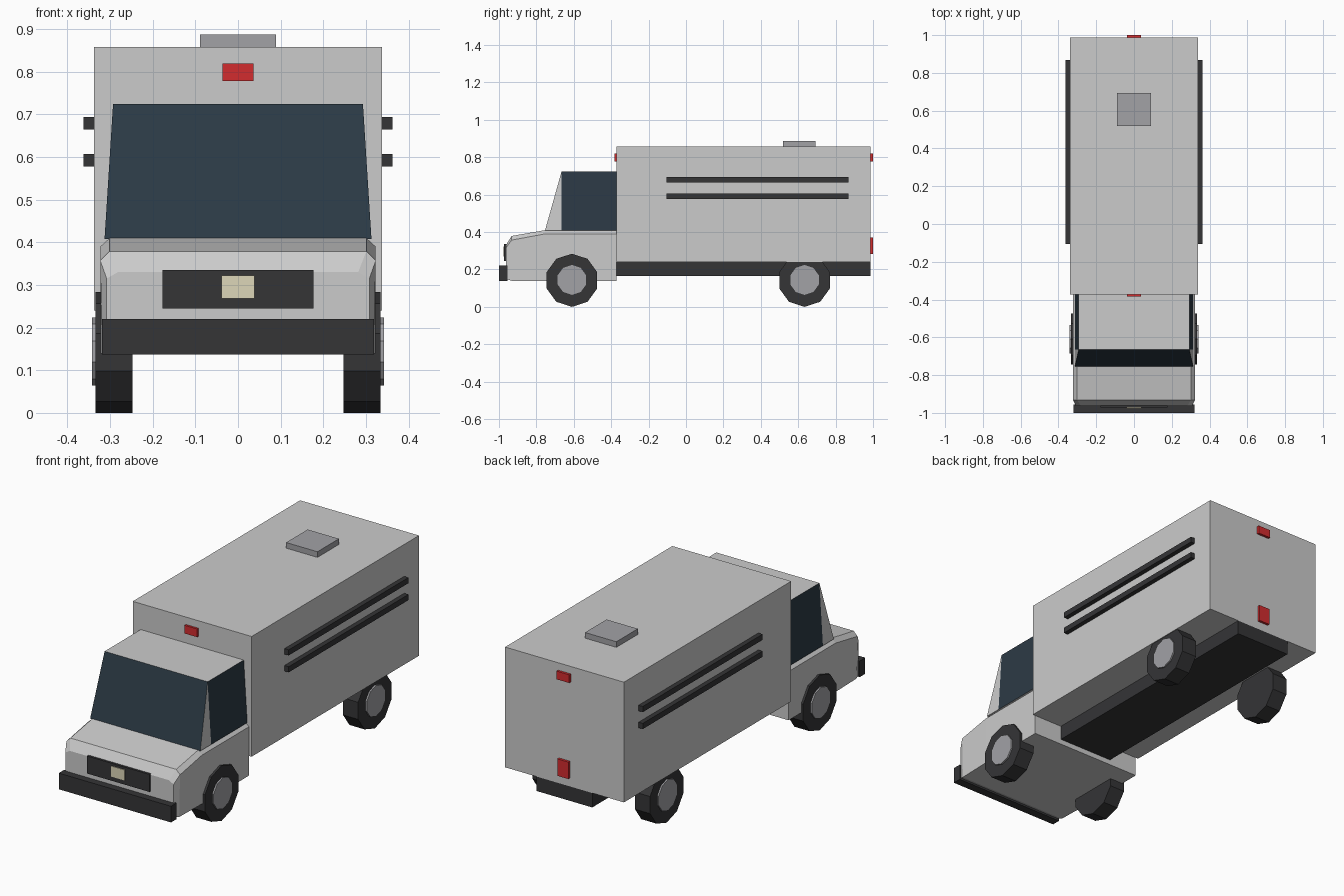
import bpy, math

if "Cube" in bpy.data.objects:
    bpy.data.objects.remove(bpy.data.objects["Cube"])


def material(name, r, g, b):
    m = bpy.data.materials.new(name)
    m.diffuse_color = (r, g, b, 1)
    m.use_nodes = True
    m.node_tree.nodes["Principled BSDF"].inputs["Base Color"].default_value = m.diffuse_color
    return m


BLACK = material("black", 0.035, 0.035, 0.037)
GLASS = material("glass", 0.025, 0.042, 0.06)
RED = material("red", 0.65, 0.025, 0.028)
METAL = material("metal", 0.36, 0.36, 0.38)
LAMP = material("lamp", 0.72, 0.67, 0.48)


def mesh_object(name, verts, faces, mat=None):
    me = bpy.data.meshes.new(name)
    me.from_pydata(verts, [], faces)
    ob = bpy.data.objects.new(name, me)
    bpy.context.collection.objects.link(ob)
    if mat:
        me.materials.append(mat)
    return ob


def box(name, x, y, z, mat=None):
    verts = [(a, b, c) for a in x for b in y for c in z]
    faces = [(0, 1, 3, 2), (4, 6, 7, 5), (0, 4, 5, 1),
             (2, 3, 7, 6), (0, 2, 6, 4), (1, 5, 7, 3)]
    return mesh_object(name, verts, faces, mat)


def disc(name, x0, x1, y, z, r, mat, n=10):
    # prism along x with one vertex pointing straight up
    ring = [(y + r * math.sin(2 * math.pi * i / n),
             z + r * math.cos(2 * math.pi * i / n)) for i in range(n)]
    verts = [(x, a, b) for x in (x0, x1) for a, b in ring]
    faces = [(i, i + n, (i + 1) % n + n, (i + 1) % n) for i in range(n)]
    faces += [tuple(range(n)), tuple(reversed(range(n, 2 * n)))]
    if x1 < x0:
        faces = [f[::-1] for f in faces]
    return mesh_object(name, verts, faces, mat)


# Cargo body and chassis
box("cargo_box", (-.338, .338), (-.372, .987), (.24, .858))
box("chassis", (-.158, .158), (-.372, .987), (.166, .242), BLACK)
box("roof_vent", (-.089, .089), (.518, .693), (.855, .887), METAL)

# Lower cab with bonnet: half sections (x, z) lofted along y
sections = [
    (-.963, [(.308, .15), (.308, .315), (.282, .33)]),
    (-.932, [(.318, .139), (.323, .357), (.301, .379)]),
    (-.754, [(.323, .139), (.323, .39), (.301, .41)]),
    (-.372, [(.323, .139), (.323, .39), (.301, .41)]),
]
verts = []
for y, half in sections:
    verts += [(x, y, z) for x, z in half]
    verts += [(-x, y, z) for x, z in reversed(half)]
faces = [tuple(range(6)), tuple(reversed(range(18, 24)))]
for s in range(3):
    for i in range(6):
        a, b = s * 6 + i, s * 6 + (i + 1) % 6
        faces.append((a, a + 6, b + 6, b))
mesh_object("cab_body", verts, faces)

# Upper cab: tapered, with glazed windscreen and side windows
right = [(.313, -.754, .408), (.313, -.665, .408), (.313, -.372, .408),
         (.293, -.665, .725), (.293, -.372, .725)]
verts = right + [(-x, y, z) for x, y, z in right]
faces = [(0, 3, 8, 5), (1, 2, 4, 3), (6, 8, 9, 7),
         (0, 1, 3), (5, 8, 6), (3, 4, 9, 8), (2, 7, 9, 4), (0, 5, 6, 7, 2, 1)]
cab = mesh_object("cab_top", verts, faces)
cab.data.materials.append(None)
cab.data.materials.append(GLASS)
for p in cab.data.polygons[:3]:
    p.material_index = 1

# Front end
box("bumper", (-.319, .319), (-1, -.955), (.137, .22), BLACK)
box("grille", (-.177, .177), (-.972, -.945), (.245, .335), BLACK)
box("front_lamp", (-.039, .039), (-.976, -.96), (.268, .322), LAMP)

# Red marker lights
box("front_marker", (-.036, .036), (-.383, -.36), (.778, .82), RED)
box("rear_marker", (-.036, .036), (.975, 1), (.778, .82), RED)
box("rear_lamp", (-.031, .031), (.975, 1), (.283, .37), RED)

# Side rails and wheels
for side, s in (("right", 1), ("left", -1)):
    for level, z in (("lower", .578), ("upper", .665)):
        xs = sorted((s * .33, s * .362))
        box(f"{side}_{level}_rail", xs, (-.105, .868), (z, z + .029), BLACK)
    for end, y in (("front", -.61), ("rear", .634)):
        disc(f"{side}_{end}_tyre", s * .248, s * .334, y, .142, .142, BLACK)
        disc(f"{side}_{end}_hub", s * .3, s * .342, y, .144, .08, METAL)
